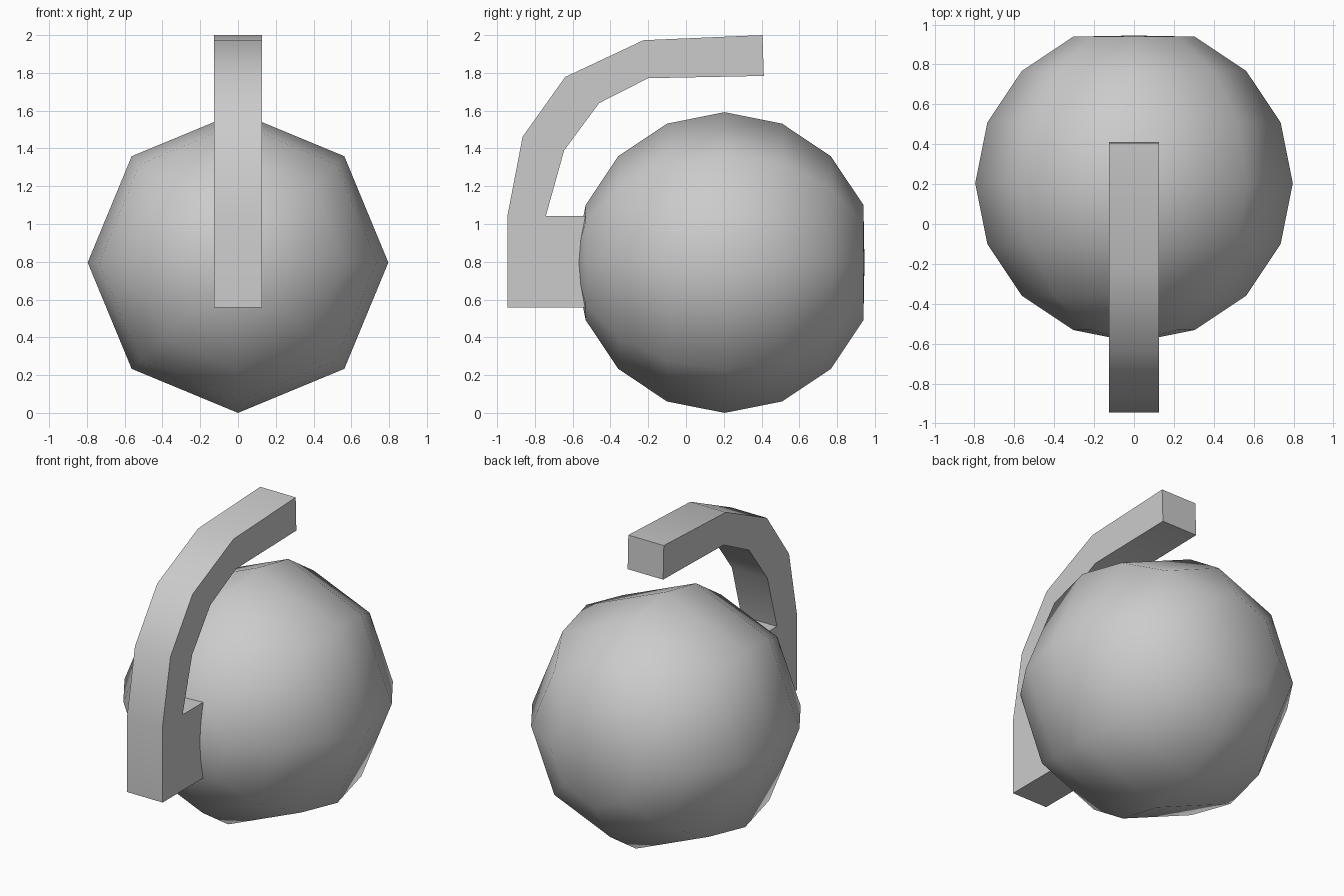
import bpy, bmesh
from math import radians
from mathutils import Matrix

if "Cube" in bpy.data.objects:
    bpy.data.objects.remove(bpy.data.objects["Cube"])


def make_object(name, bm, angle):
    bmesh.ops.recalc_face_normals(bm, faces=bm.faces)
    mesh = bpy.data.meshes.new(name)
    bm.to_mesh(mesh)
    bm.free()
    obj = bpy.data.objects.new(name, mesh)
    bpy.context.collection.objects.link(obj)
    bpy.ops.object.select_all(action='DESELECT')
    obj.select_set(True)
    bpy.context.view_layer.objects.active = obj
    bpy.ops.object.shade_smooth_by_angle(angle=radians(angle))
    return obj


# Low-poly ball, poles along y, with a flattened back pole
R = 0.796
bm = bmesh.new()
bmesh.ops.create_uvsphere(bm, u_segments=8, v_segments=8, radius=R)
bmesh.ops.transform(bm, verts=bm.verts,
                    matrix=Matrix.Translation((0, 0.204, R)) @ Matrix.Rotation(radians(-90), 4, 'X'))
max(bm.verts, key=lambda v: v.co.y).co.y = 0.945
make_object("ball", bm, 60)

# Curved arm: side profile (y, z) extruded across x
profile = [(-0.52, 0.557), (-0.945, 0.557), (-0.945, 1.045), (-0.865, 1.462),
           (-0.64, 1.778), (-0.225, 1.973), (0.405, 2.0), (0.412, 1.784),
           (-0.2, 1.772), (-0.46, 1.64), (-0.645, 1.39), (-0.742, 1.043), (-0.52, 1.043)]
HALF = 0.126
bm = bmesh.new()
face = bm.faces.new([bm.verts.new((-HALF, y, z)) for y, z in profile])
ext = bmesh.ops.extrude_face_region(bm, geom=[face])
bmesh.ops.translate(bm, vec=(2 * HALF, 0, 0),
                    verts=[g for g in ext["geom"] if isinstance(g, bmesh.types.BMVert)])
make_object("curved_arm", bm, 40)
